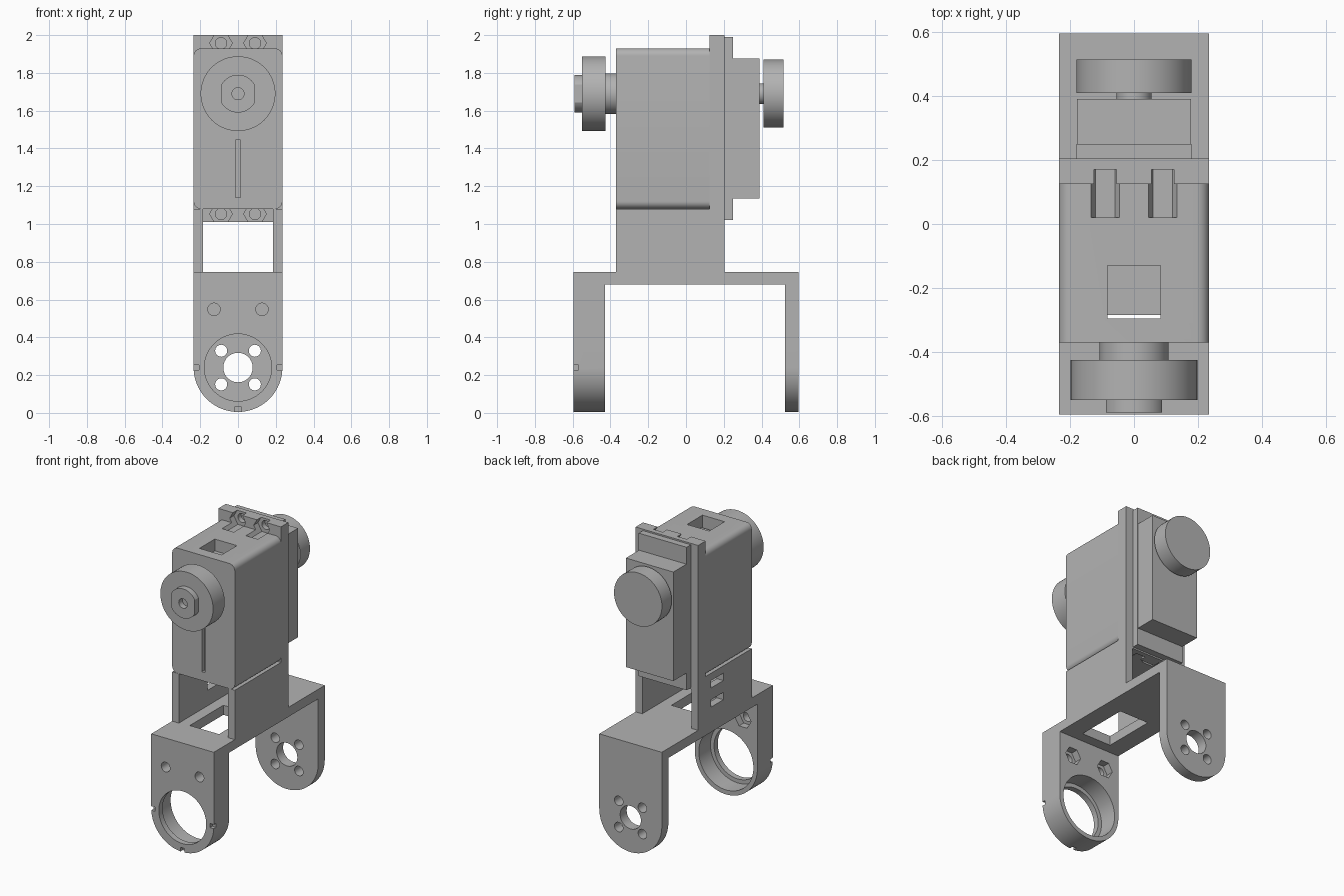
import bpy, bmesh, math

cube = bpy.data.objects.get("Cube")
if cube:
    bpy.data.objects.remove(cube, do_unlink=True)

grey = bpy.data.materials.new("plain grey")
grey.use_nodes = True
COLOUR = (0.45, 0.45, 0.45, 1)
grey.diffuse_color = COLOUR
grey.node_tree.nodes["Principled BSDF"].inputs["Base Color"].default_value = COLOUR


def prism(name, outline, y0, y1):
    """Extrude an x-z outline along y."""
    bm = bmesh.new()
    face = bm.faces.new([bm.verts.new((x, y0, z)) for x, z in outline])
    new = bmesh.ops.extrude_face_region(bm, geom=[face])["geom"]
    for v in new:
        if isinstance(v, bmesh.types.BMVert):
            v.co.y = y1
    bmesh.ops.recalc_face_normals(bm, faces=bm.faces)
    mesh = bpy.data.meshes.new(name)
    bm.to_mesh(mesh)
    bm.free()
    mesh.materials.append(grey)
    ob = bpy.data.objects.new(name, mesh)
    bpy.context.collection.objects.link(ob)
    return ob


def box(name, x0, x1, y0, y1, z0, z1):
    return prism(name, [(x0, z0), (x1, z0), (x1, z1), (x0, z1)], y0, y1)


def arc(cx, cz, r, start, end, n):
    angles = [math.radians(start + (end - start) * i / n) for i in range(n + 1)]
    return [(cx + r * math.cos(a), cz + r * math.sin(a)) for a in angles]


def disc(name, cx, cz, r, y0, y1, n=64):
    return prism(name, arc(cx, cz, r, 0, 360, n)[:-1], y0, y1)


def combine(ob, other, operation="DIFFERENCE", keep=False):
    """Boolean with another object, which is removed unless kept."""
    mod = ob.modifiers.new("combine", "BOOLEAN")
    mod.operation, mod.solver, mod.object = operation, "EXACT", other
    bpy.context.view_layer.objects.active = ob
    bpy.ops.object.modifier_apply(modifier=mod.name)
    if not keep:
        bpy.data.objects.remove(other, do_unlink=True)


def smooth(ob):
    bpy.ops.object.select_all(action="DESELECT")
    ob.select_set(True)
    bpy.context.view_layer.objects.active = ob
    bpy.ops.object.shade_smooth_by_angle(angle=math.radians(25))


W = 0.235        # half width of bracket and case
PIVOT = 0.24     # height of the lower pivot
AXLE = 1.69      # height of the upper axle
SIDES = (-1, 1)

# Forked bracket: rounded legs joined by a bridge
bracket = prism("bracket", arc(0, PIVOT, W, 180, 360, 40) + [(W, 0.745), (-W, 0.745)],
                -0.595, 0.595)
combine(bracket, box("cut", -1, 1, -0.43, 0.525, -1, 0.68))

# Upright side walls and the mounting frame behind the case
uprights = box("uprights", -W, W, -0.37, 0.205, 0.70, 1.08)
combine(uprights, box("cut", -0.185, 0.185, -1, 1, 0.6, 1.2))
combine(bracket, uprights, "UNION")
frame = box("frame", -W, W, 0.125, 0.205, 0.72, 2.0)
combine(frame, box("cut", -0.185, 0.185, 0, 1, 0.6, 1.01))
combine(bracket, frame, "UNION")

# Bridge opening and cable slots in one side wall
combine(bracket, box("cut", -0.11, 0.11, -0.36, 0.0, 0.6, 0.8))
for z in (0.85, 0.98):
    combine(bracket, box("cut", -0.3, -0.1, -0.065, 0.065, z, z + 0.05))

# Front leg: stepped bore, nut pockets and small index notches
combine(bracket, disc("cut", 0, PIVOT, 0.178, -0.7, -0.4))
combine(bracket, disc("cut", 0, PIVOT, 0.205, -0.555, -0.4))
for s in SIDES:
    combine(bracket, disc("cut", s * 0.127, 0.548, 0.033, -0.7, -0.4, 24))
    combine(bracket, disc("cut", s * 0.127, 0.548, 0.06, -0.48, -0.4, 6))
for x, z in ((-0.221, PIVOT), (0.221, PIVOT), (0, 0.019)):
    combine(bracket, box("cut", x - 0.015, x + 0.015, -0.7, -0.57, z - 0.014, z + 0.014))

# Rear leg: centre hole and four screw holes
combine(bracket, disc("cut", 0, PIVOT, 0.078, 0.5, 0.7, 40))
for sx in SIDES:
    for sz in SIDES:
        combine(bracket, disc("cut", sx * 0.089, PIVOT + sz * 0.089, 0.032, 0.5, 0.7, 24))

# Motor case with rounded long edges
R = 0.04
corners = ((W - R, 1.93 - R, 0), (R - W, 1.93 - R, 90), (R - W, 1.08 + R, 180), (W - R, 1.08 + R, 270))
outline = [p for x, z, a in corners for p in arc(x, z, R, a, a + 90, 8)]
case = prism("motor_case", outline, -0.37, 0.125)
combine(case, box("cut", -0.083, 0.083, -0.295, -0.13, 1.85, 2.0))
combine(case, box("cut", -0.083, 0.083, -0.295, -0.285, 1.0, 2.0))
combine(case, box("cut", -0.012, 0.012, -0.5, -0.34, 1.14, 1.445))

# Rear mounting plate and gear cover
plate = box("mounting_plate", -0.18, 0.18, 0.205, 0.25, 1.02, 1.99)
cover = box("rear_cover", -0.178, 0.178, 0.25, 0.39, 1.135, 1.875)

# Hexagonal nut pockets and screw holes, top and bottom
for z in (1.957, 1.053):
    for s in SIDES:
        nut = disc("cut", s * 0.09, z, 0.06, 0.02, 0.17, 6)
        combine(case, nut, keep=True)
        combine(bracket, nut)
        screw = disc("cut", s * 0.09, z, 0.03, 0.1, 0.3, 24)
        combine(bracket, screw)

# Front output horn: boss, wheel and flat-sided cap with a screw hole
boss = disc("front_boss", 0, AXLE, 0.108, -0.43, -0.37)
wheel = disc("front_wheel", 0, AXLE, 0.198, -0.55, -0.425)
cap = disc("front_cap", 0, AXLE, 0.1, -0.59, -0.55)
for s in SIDES:
    combine(cap, box("cut", s * 0.088, s * 0.2, -0.7, -0.5, 1.5, 1.9))
combine(cap, disc("cut", 0, AXLE, 0.032, -0.7, -0.5, 32))

# Rear idler: neck and wheel
neck = disc("rear_neck", 0, AXLE, 0.055, 0.39, 0.415, 40)
idler = disc("rear_wheel", 0, AXLE, 0.18, 0.41, 0.515)

for ob in (bracket, case, boss, wheel, cap, neck, idler):
    smooth(ob)
